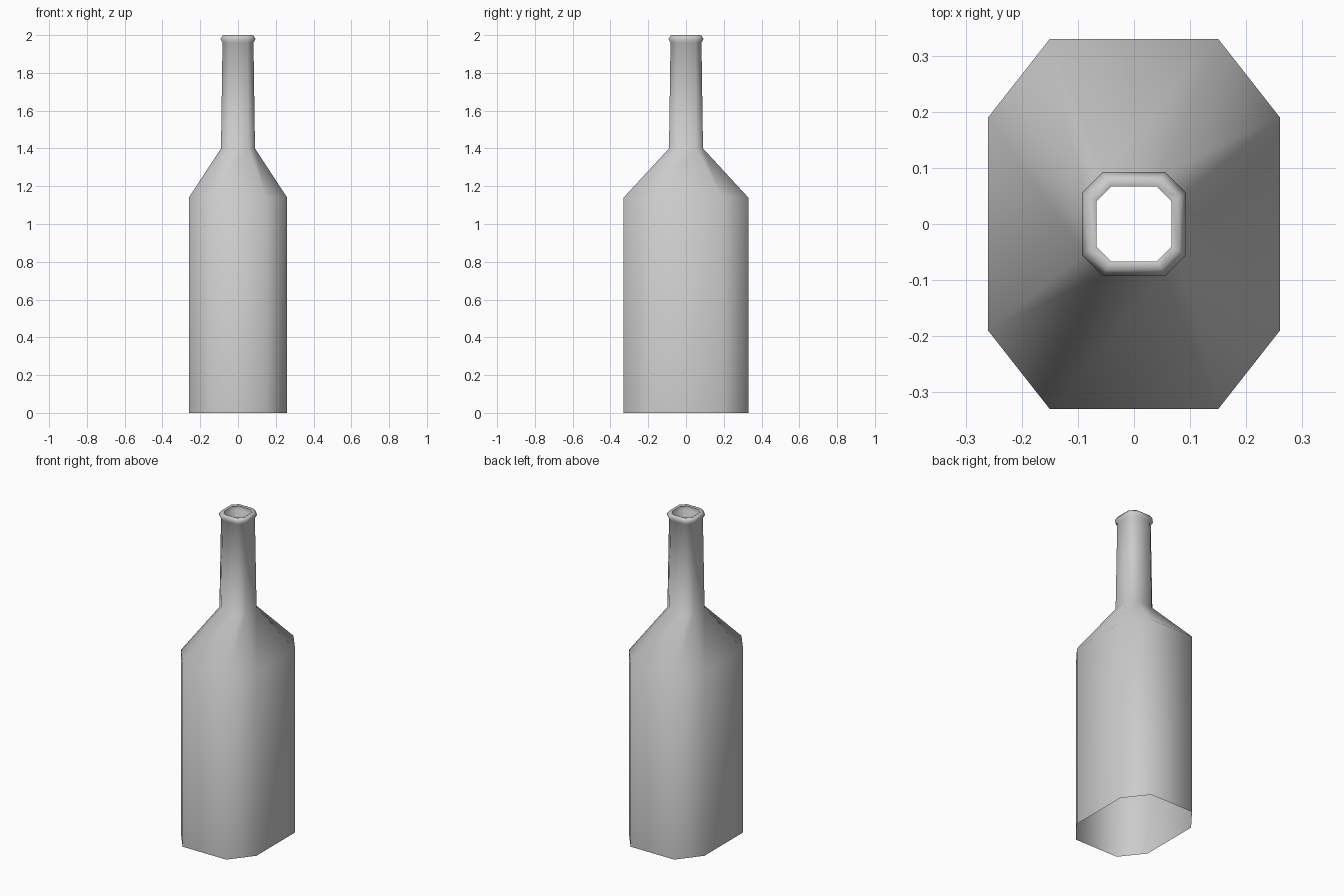
import bpy
import bmesh

cube = bpy.data.objects.get("Cube")
if cube:
    bpy.data.objects.remove(cube, do_unlink=True)

# Plain grey glass
grey = bpy.data.materials.new("bottle_grey")
grey.use_nodes = True
colour = (0.6, 0.6, 0.6, 1)
grey.diffuse_color = colour
grey.node_tree.nodes["Principled BSDF"].inputs["Base Color"].default_value = colour


def octagon(bm, half_x, half_y, flat_x, flat_y, z):
    """Ring of a rectangle with chamfered corners, counter-clockwise."""
    quarter = [(half_x, flat_y), (flat_x, half_y)]
    points = quarter + [(-x, y) for x, y in reversed(quarter)]
    points += [(-x, -y) for x, y in points]
    return [bm.verts.new((x, y, z)) for x, y in points]


# Sections from the open base up to the inner lip
sections = [
    (0.26, 0.33, 0.15, 0.19, 0),
    (0.26, 0.33, 0.15, 0.19, 1.14),
]
for half, z in [(0.09, 1.4), (0.082, 1.96), (0.093, 1.98), (0.08, 2), (0.067, 1.995)]:
    sections.append((half, half, half * 0.6, half * 0.6, z))

bm = bmesh.new()
rings = [octagon(bm, *section) for section in sections]
for low, high in zip(rings, rings[1:]):
    for i in range(len(low)):
        j = (i + 1) % len(low)
        bm.faces.new((low[i], low[j], high[j], high[i])).smooth = True

mesh = bpy.data.meshes.new("bottle")
bm.to_mesh(mesh)
bm.free()
mesh.materials.append(grey)
bottle = bpy.data.objects.new("bottle", mesh)
bpy.context.collection.objects.link(bottle)
